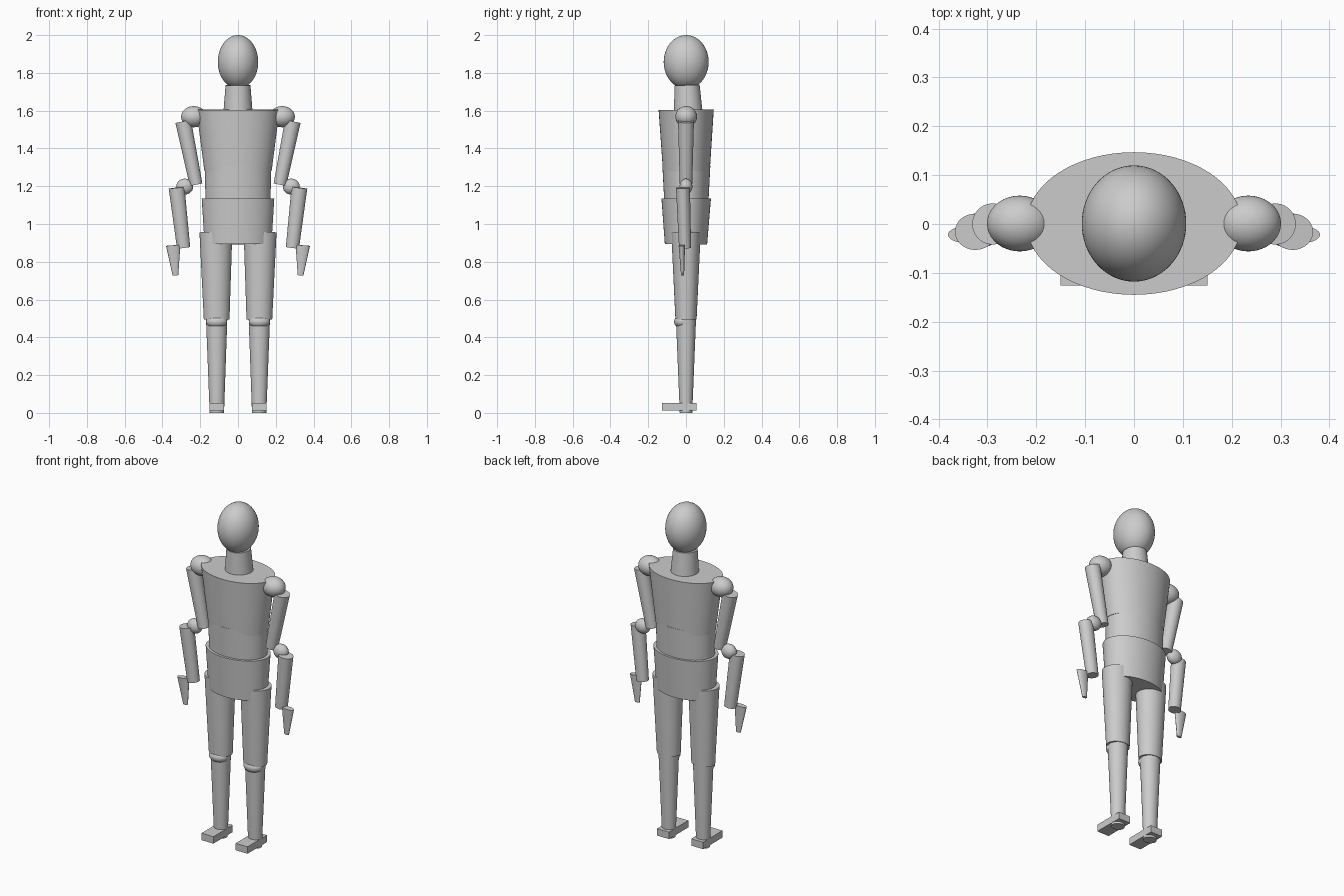
import bpy, bmesh, math
from mathutils import Vector

if "Cube" in bpy.data.objects:
    bpy.data.objects.remove(bpy.data.objects["Cube"])

SEG = 64


def finish(name, bm):
    bmesh.ops.recalc_face_normals(bm, faces=bm.faces)
    mesh = bpy.data.meshes.new(name)
    bm.to_mesh(mesh)
    bm.free()
    obj = bpy.data.objects.new(name, mesh)
    bpy.context.collection.objects.link(obj)
    bpy.ops.object.select_all(action='DESELECT')
    obj.select_set(True)
    bpy.context.view_layer.objects.active = obj
    bpy.ops.object.shade_smooth_by_angle(angle=math.radians(35))
    return obj


def limb(name, top, top_r, bottom, bottom_r):
    """Capped elliptical frustum; caps are square to the axis."""
    top, bottom = Vector(top), Vector(bottom)
    axis = (top - bottom).normalized()
    v = Vector((0, 1, 0))
    v = (v - axis * v.dot(axis)).normalized()
    u = v.cross(axis)
    bm = bmesh.new()
    rings = []
    for c, (rx, ry) in ((bottom, bottom_r), (top, top_r)):
        rings.append([bm.verts.new(c + u * rx * math.cos(a) + v * ry * math.sin(a))
                      for a in (2 * math.pi * i / SEG for i in range(SEG))])
    low, high = rings
    for i in range(SEG):
        j = (i + 1) % SEG
        bm.faces.new((low[i], low[j], high[j], high[i]))
    bm.faces.new(low[::-1])
    bm.faces.new(high)
    return finish(name, bm)


def ball(name, centre, radii):
    bm = bmesh.new()
    bmesh.ops.create_uvsphere(bm, u_segments=SEG, v_segments=32, radius=1)
    bmesh.ops.scale(bm, vec=radii, verts=bm.verts)
    bmesh.ops.translate(bm, vec=centre, verts=bm.verts)
    return finish(name, bm)


def box(name, low, high):
    low, high = Vector(low), Vector(high)
    bm = bmesh.new()
    bmesh.ops.create_cube(bm, size=1)
    bmesh.ops.scale(bm, vec=high - low, verts=bm.verts)
    bmesh.ops.translate(bm, vec=(low + high) / 2, verts=bm.verts)
    return finish(name, bm)


# Head and torso
ball("head", (0, 0.001, 1.858), (0.107, 0.119, 0.142))
limb("neck", (0, 0.006, 1.735), (0.066, 0.066), (0, 0.012, 1.58), (0.078, 0.077))
limb("chest", (0, 0.001, 1.605), (0.220, 0.146), (0, 0.002, 1.28), (0.178, 0.124))
limb("abdomen", (0, 0.002, 1.31), (0.176, 0.127), (0, 0.002, 1.12), (0.172, 0.117))
limb("pelvis", (0, 0.001, 1.135), (0.192, 0.131), (0, 0, 0.893), (0.177, 0.112))

for side, s in (("right", -1), ("left", 1)):
    # Arms
    ball(side + "_shoulder", (s * 0.234, 0.001, 1.568), (0.067, 0.057, 0.056))
    limb(side + "_upper_arm", (s * 0.290, 0, 1.543), (0.042, 0.042),
         (s * 0.222, 0, 1.208), (0.034, 0.033))
    ball(side + "_elbow", (s * 0.282, 0, 1.198), (0.045, 0.034, 0.042))
    limb(side + "_forearm", (s * 0.325, -0.016, 1.192), (0.042, 0.037),
         (s * 0.288, -0.005, 0.874), (0.035, 0.032))
    limb(side + "_hand", (s * 0.343, -0.022, 0.887), (0.038, 0.017),
         (s * 0.331, -0.018, 0.728), (0.015, 0.008))
    # Legs
    limb(side + "_thigh", (s * 0.117, 0, 0.957), (0.087, 0.078),
         (s * 0.113, 0, 0.495), (0.068, 0.056))
    ball(side + "_knee", (s * 0.113, -0.020, 0.483), (0.056, 0.043, 0.036))
    limb(side + "_shin", (s * 0.113, 0, 0.515), (0.057, 0.054),
         (s * 0.112, 0, 0), (0.038, 0.033))
    x0, x1 = sorted((s * 0.073, s * 0.151))
    box(side + "_foot", (x0, -0.126, 0.012), (x1, 0.055, 0.053))
